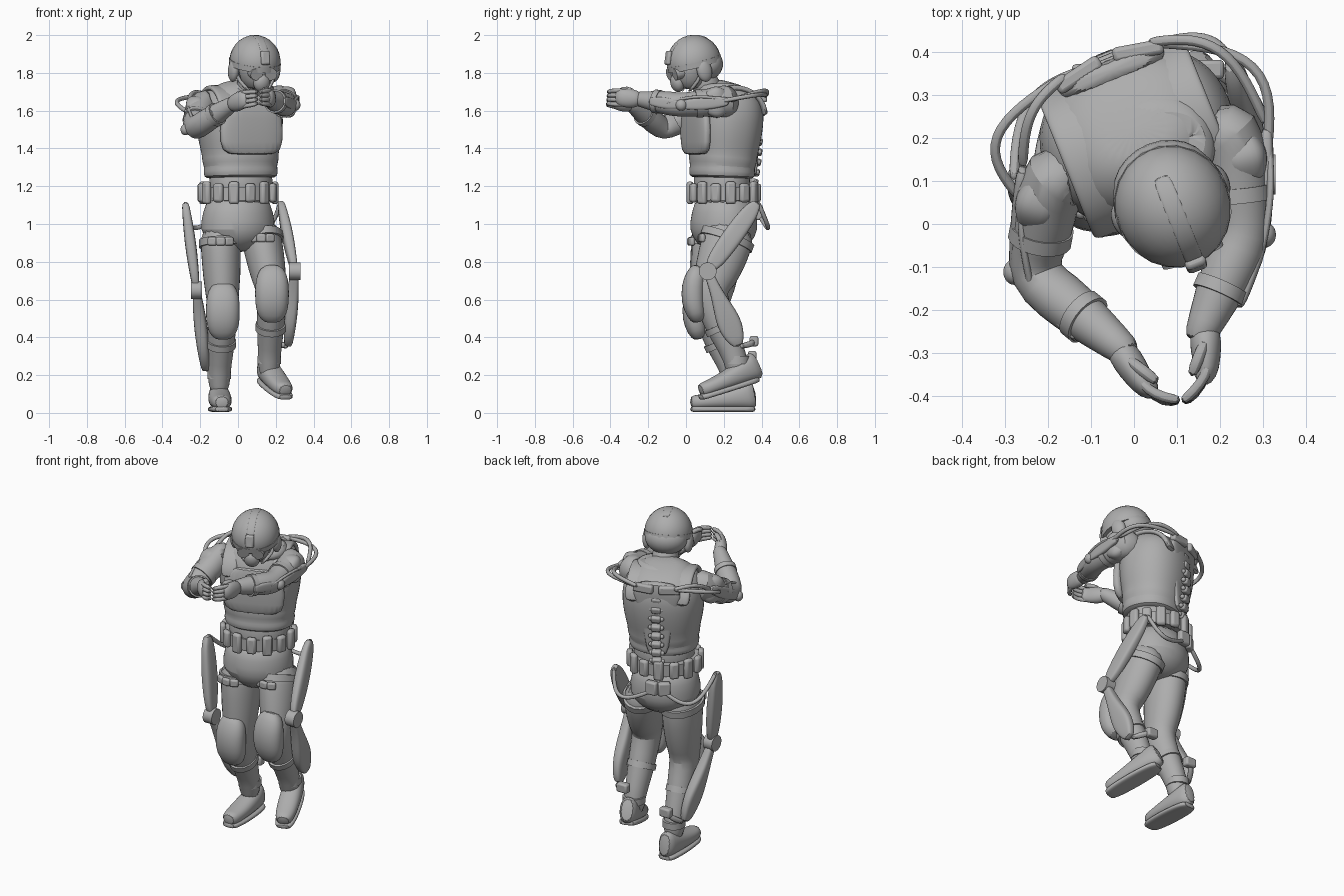
import bpy, bmesh, math
from mathutils import Matrix, Vector

cube = bpy.data.objects.get("Cube")
if cube:
    bpy.data.objects.remove(cube)

grey = bpy.data.materials.new("plain_grey")
grey.use_nodes = True
grey.diffuse_color = (.42, .42, .42, 1)
grey.node_tree.nodes["Principled BSDF"].inputs["Base Color"].default_value = grey.diffuse_color

X, Y, Z = Vector((1, 0, 0)), Vector((0, 1, 0)), Vector((0, 0, 1))
WORLD = Matrix.Identity(4)
TURN = Matrix.Rotation(math.radians(22), 4, 'Z')
BODY = Matrix.Translation((.015, .19, 0)) @ TURN
HIPS = Matrix.Translation((0, .2, 0)) @ TURN
HEAD = Matrix.Translation((.09, .042, 1.86)) @ TURN @ Matrix.Rotation(.25, 4, 'X')
STEPS = [i / 8 for i in range(9)]


def arch(t):
    return max(0, math.sin(math.pi * t))


def finish(name, bm, frame, sub=0, bevel=0):
    """Turn a bmesh into a shaded object with modifiers."""
    bmesh.ops.recalc_face_normals(bm, faces=bm.faces)
    mesh = bpy.data.meshes.new(name)
    bm.to_mesh(mesh)
    bm.free()
    mesh.materials.append(grey)
    obj = bpy.data.objects.new(name, mesh)
    bpy.context.collection.objects.link(obj)
    obj.matrix_world = frame
    if bevel:
        modifier = obj.modifiers.new("bevel", 'BEVEL')
        modifier.width, modifier.segments = bevel, 2
    if sub:
        modifier = obj.modifiers.new("subdivision", 'SUBSURF')
        modifier.levels = modifier.render_levels = sub
    bpy.ops.object.select_all(action='DESELECT')
    bpy.context.view_layer.objects.active = obj
    obj.select_set(True)
    bpy.ops.object.shade_smooth_by_angle(angle=math.radians(40))


def loft(name, rows, ref=X, frame=WORLD, power=1, n=16, sub=1):
    """Skin rings (point, radius along ref, other radius) along a path."""
    bm = bmesh.new()
    points = [Vector(row[0]) for row in rows]
    rings = []
    for i, (point, wide, deep) in enumerate(rows):
        along = (points[min(i + 1, len(rows) - 1)] - points[max(i - 1, 0)]).normalized()
        u = (ref - along * ref.dot(along)).normalized()
        v = along.cross(u)
        ring = []
        for k in range(n):
            angle = math.tau * (k + .5) / n
            c, s = (math.copysign(abs(q) ** power, q) for q in (math.cos(angle), math.sin(angle)))
            ring.append(bm.verts.new(points[i] + u * c * wide + v * s * deep))
        rings.append(ring)
    for a, b in zip(rings, rings[1:]):
        for k in range(n):
            bm.faces.new((a[k], a[k - 1], b[k - 1], b[k]))
    bm.faces.new(rings[0])
    bm.faces.new(rings[-1])
    finish(name, bm, frame, sub)


def stack(name, profile, depth, lean=0, frame=BODY, power=1):
    """Loft upright from (height, half width) pairs, leaning back at the top."""
    last = len(profile) - 1
    loft(name, [((0, lean * (i / last) ** 2, z), r, r * depth) for i, (z, r) in enumerate(profile)],
         frame=frame, power=power, n=24)


def blob(name, loc, size, frame=WORLD, cut=-1):
    """Ellipsoid, optionally cut off below a height."""
    bm = bmesh.new()
    bmesh.ops.create_uvsphere(bm, u_segments=24, v_segments=16, radius=1)
    bmesh.ops.transform(bm, matrix=Matrix.LocRotScale(Vector(loc), None, Vector(size)), verts=bm.verts)
    if cut > -1:
        geometry = bm.verts[:] + bm.edges[:] + bm.faces[:]
        bmesh.ops.bisect_plane(bm, geom=geometry, plane_co=Z * cut, plane_no=Z, clear_inner=True)
        bmesh.ops.holes_fill(bm, edges=bm.edges[:])
    finish(name, bm, frame)


def box(name, loc, size, frame=WORLD, turn=0, tilt=0, bevel=.01):
    bm = bmesh.new()
    bmesh.ops.create_cube(bm, size=1)
    spin = Matrix.Rotation(turn, 4, 'Z') @ Matrix.Rotation(tilt, 4, 'X')
    placed = Matrix.Translation(loc) @ spin @ Matrix.Diagonal((*size, 1))
    bmesh.ops.transform(bm, matrix=placed, verts=bm.verts)
    finish(name, bm, frame, bevel=bevel)


def tube(name, points, radius=.012, frame=WORLD, ref=Z):
    loft(name, [(p, radius, radius) for p in points], ref, frame, n=8)


def hose(name, a, b, bulge, radius=.013):
    """Hose from a to b that swings out by the bulge."""
    tube(name, [a.lerp(b, t) + Vector(bulge) * arch(t) for t in STEPS], radius)


def band(name, middle, along, length, wide, deep, ref=X, frame=WORLD):
    """Short cylinder or strap with crisp edges."""
    half = Vector(along).normalized() * length / 2
    middle = Vector(middle)
    loft(name, [(middle - half, wide, deep), (middle + half, wide, deep)], ref, frame, n=20, sub=0)


def rail(name, a, b, thick, end, swell, ref=X, late=1, full=.4):
    """Slim plated bar, swelling along its length."""
    loft(name, [(a.lerp(b, t), thick * (.6 + .4 * arch(t)), end + swell * arch(t ** late) ** full) for t in STEPS],
         ref, power=.6)


# torso
stack("abdomen", [(1.08, .18), (1.2, .17), (1.36, .18)], .85)
stack("vest", [(1.24, .175), (1.25, .195), (1.28, .2), (1.3, .192), (1.34, .207), (1.36, .202), (1.43, .22),
               (1.54, .235), (1.62, .228), (1.69, .2), (1.73, .14), (1.75, .08)], .84, .04, power=.88)
stack("chest_plate", [(1.36, .15), (1.42, .18), (1.57, .18), (1.65, .12)], .2, power=.7,
      frame=BODY @ Matrix.Translation(Y * -.15))
stack("collar", [(1.67, .14), (1.72, .135), (1.75, .115), (1.74, .08)], .95,
      frame=BODY @ Matrix.Translation((.035, -.03, 0)))
for s in (-1, 1):
    strap = [(s * .14, .01 - .175 * math.cos(math.pi * t), 1.57 + .155 * arch(t)) for t in STEPS]
    loft("shoulder_strap", [(p, .045, .015) for p in strap], frame=BODY, power=.6)

# back plate and spine
stack("back_plate", [(1.24, .06), (1.36, .07), (1.52, .1), (1.63, .15), (1.71, .11)], .22, .01, power=.6,
      frame=BODY @ Matrix.Translation(Y * .17))
for i, t in enumerate(STEPS):
    y, z = .18 + .025 * arch(t), 1.22 + .43 * t
    box("vertebra", (0, y, z), (.055, .04, .04), BODY, tilt=-.25)
    for s in (-1, 1):
        blob("vertebra_knob", (s * .032, y, z), (.013, .013, .013), BODY)
for s in (-1, 1):
    box("shoulder_bracket", (s * .075, .2, 1.67), (.12, .035, .05), BODY, turn=-s * .2)
    box("hip_bracket", (s * .035, .185, 1.06), (.07, .04, .08), HIPS, turn=-s * .3)

# pelvis and belt
stack("pelvis", [(1.16, .165), (1.06, .19), (.97, .21), (.89, .16), (.85, .07)], .88, frame=HIPS)
band("belt", Z * 1.16, Z, .07, .192, .168, frame=HIPS)
for i in range(14):
    a = math.tau * (i + .5) / 14
    box("belt_pouch", (.2 * math.cos(a), .175 * math.sin(a), 1.165), (.035, .055, .1 + .02 * (i % 2)),
        HIPS, turn=a, bevel=.014)

# head
loft("neck", [((.05, .15, 1.66), .08, .08), ((.07, .1, 1.74), .075, .075), ((.085, .06, 1.84), .07, .07)])
blob("helmet", (0, 0, 0), (.134, .146, .14), HEAD, cut=-.015)
band("helmet_rim", (0, 0, -.01), Z, .03, .136, .148, frame=HEAD)
blob("helmet_back", (0, .05, -.03), (.12, .1, .09), HEAD)
stack("face", [(.03, .1), (-.04, .1), (-.09, .085), (-.14, .055)], 1, -.02, HEAD @ Matrix.Translation(Y * -.035))
blob("nose_mask", (0, -.12, -.085), (.045, .035, .05), HEAD)
box("helmet_mount", (0, -.137, .055), (.05, .025, .075), HEAD, tilt=-.4)
ridge = [(0, -.143 * math.cos(a), .137 * math.sin(a)) for a in (.4, .8, 1.2, 1.6, 2, 2.4)]
loft("helmet_ridge", [(p, .022, .008) for p in ridge], frame=HEAD, power=.5)
for s in (-1, 1):
    blob("ear_cup", (s * .118, 0, -.05), (.027, .042, .06), HEAD)
    band("goggle", (s * .042, -.115, -.035), Y, .05, .032, .034, Z, HEAD)
    tube("chin_strap", [(s * .115, 0, -.03), (s * .1, -.04, -.1), (s * .04, -.09, -.145)], .011, HEAD, Y)


def build_arm(side, s, shoulder, elbow, wrist, knuckle, tip):
    shoulder, elbow, wrist, knuckle, tip = map(Vector, (shoulder, elbow, wrist, knuckle, tip))
    upper, fore = (elbow - shoulder).normalized(), (wrist - elbow).normalized()
    out, fore_out = Z.cross(upper) * s, Z.cross(fore) * s

    # sleeve, shoulder pad and straps
    path = [(shoulder - out * .06, .085), (shoulder, .09), (shoulder.lerp(elbow, .4), .076), (shoulder.lerp(elbow, .75), .067),
            (elbow, .064), (elbow.lerp(wrist, .3), .066), (elbow.lerp(wrist, .65), .057), (wrist, .042),
            (wrist + fore * .05, .036)]
    loft(side + "_arm", [(p, r, r) for p, r in path], Z)
    rail(side + "_shoulder_pad", shoulder + out * .01, shoulder.lerp(elbow, .5) + out * .03, .085, .03, .025, Z, full=1)
    band(side + "_arm_strap", shoulder.lerp(elbow, .6), upper, .035, .075, .075, Z)
    band(side + "_forearm_strap", elbow.lerp(wrist, .6), fore, .03, .063, .063, Z)

    # rails, elbow joint and hoses
    top, joint = shoulder + out * .08, elbow + out * .05
    rail(side + "_arm_rail", top, joint, .035, .01, .008, Z)
    rail(side + "_forearm_rail", joint, elbow.lerp(wrist, .7) + fore_out * .055, .03, .01, .006, Z)
    blob(side + "_elbow_joint", joint, (.026, .03, .03))
    back = BODY @ Vector((s * .1, .21, 1.68))
    hose(side + "_outer_hose", back, top.lerp(joint, .3), (s * .11, .04 + s * .04, .02))
    hose(side + "_inner_hose", back, top, (s * .03, .05 + s * .03, .04))
    hose(side + "_arm_hose", top, elbow + fore * .06 + fore_out * .06, out * .02 + Z * .03, .009)

    # hand
    loft(side + "_palm", [(wrist, .036, .034), (wrist.lerp(knuckle, .35), .05, .038), (wrist.lerp(knuckle, .7), .052, .034),
                          (knuckle, .046, .026), (knuckle.lerp(tip, .3), .036, .02)], Z)
    for i in range(4):
        lift = Z * (i - 1.5) * .024
        bend = knuckle.lerp(tip, .5) - Y * (.02 - .004 * i)
        tube(side + "_finger", [wrist.lerp(knuckle, .8) + lift, knuckle + lift, bend + lift, tip + lift * .8], .013)
    thumb = wrist.lerp(knuckle, .3) + Z * .035
    tube(side + "_thumb", [thumb, thumb.lerp(tip, .3) + Z * .03, thumb.lerp(tip, .6) + Z * .025], .015)


build_arm("right", -1, (-.19, .12, 1.63), (-.235, -.12, 1.5), (-.04, -.28, 1.63), (.03, -.385, 1.66), (.11, -.41, 1.67))
build_arm("left", 1, (.23, .22, 1.65), (.255, -.03, 1.63), (.165, -.235, 1.66), (.17, -.35, 1.67), (.11, -.415, 1.67))


def build_leg(side, s, hip, knee, ankle, heel, toe, rail_top, joint, shin_end):
    hip, knee, ankle, heel, toe = map(Vector, (hip, knee, ankle, heel, toe))
    rail_top, joint, shin_end = map(Vector, (rail_top, joint, shin_end))
    thigh, shin = knee - hip, ankle - knee

    # trousers, knee pad and straps
    path = [(hip, .11, .135), (hip + thigh * .3 + Y * .015, .108, .14), (hip + thigh * .6 + Y * .02, .102, .128),
            (hip + thigh * .85 + Y * .02, .088, .108), (knee + Y * .02, .08, .095),
            (knee + shin * .3 + Y * .01, .077, .09), (knee + shin * .6, .072, .08), (ankle, .058, .062), (ankle - Z * .1, .058, .062)]
    loft(side + "_leg", path)
    pad = [(knee + Z * .15 * t - Y * (.065 - .04 * t * t), .092 - .045 * t ** 4, .068 - .03 * t * t)
           for t in (-1, -.7, -.3, .3, .7, 1)]
    loft(side + "_knee_pad", pad, power=.85)
    band(side + "_thigh_strap", hip + thigh * .22 + Y * .01, thigh, .04, .116, .146)
    band(side + "_calf_strap", knee + shin * .5, shin, .035, .08, .09)
    for t in (-.4, 0, .4):
        around = Vector((math.sin(t) * .115, -math.cos(t) * .138, 0))
        box(side + "_strap_buckle", hip + thigh * .2 + around, (.05, .025, .045), turn=t)

    # boot
    boot, sole = [], []
    for t in STEPS:
        point, width = heel.lerp(toe, t), .038 + .024 * arch(t) ** .5
        height = .036 + .045 * (1 - t) ** 1.5
        boot.append((point + Z * height, height, width))
        sole.append((point, .016, width + .002))
    loft(side + "_boot", boot, Z, power=.85)
    loft(side + "_sole", sole, Z, power=.6)
    band(side + "_boot_cuff", ankle, Z, .04, .063, .067)

    # braces and hip hose
    rail(side + "_thigh_rail", rail_top, joint, .03, .02, .034)
    band(side + "_knee_joint", joint, X, .06, .047, .047, Z)
    rail(side + "_shin_rail", joint, shin_end, .035, .025, .04, late=2, full=1)
    heel_joint = ankle + Vector((s * .01, .09, .1))
    tube(side + "_calf_rod", [shin_end, shin_end.lerp(heel_joint, .5) + Y * .03, heel_joint], .018)
    box(side + "_heel_joint", heel_joint, (.07, .045, .055))
    hose(side + "_hip_hose", HIPS @ Vector((s * .04, .19, 1.04)), rail_top, (s * .05, .05, -.1))


build_leg("right", -1, (-.095, .17, 1), (-.08, .105, .54), (-.1, .26, .2), (-.105, .37, .02), (-.085, .02, .02),
          (-.28, .1, 1.12), (-.22, .06, .65), (-.17, .26, .22))
build_leg("left", 1, (.11, .24, 1), (.18, .1, .63), (.165, .27, .28), (.135, .385, .18), (.255, .07, .08),
          (.225, .38, 1.12), (.3, .115, .75), (.265, .28, .35))
